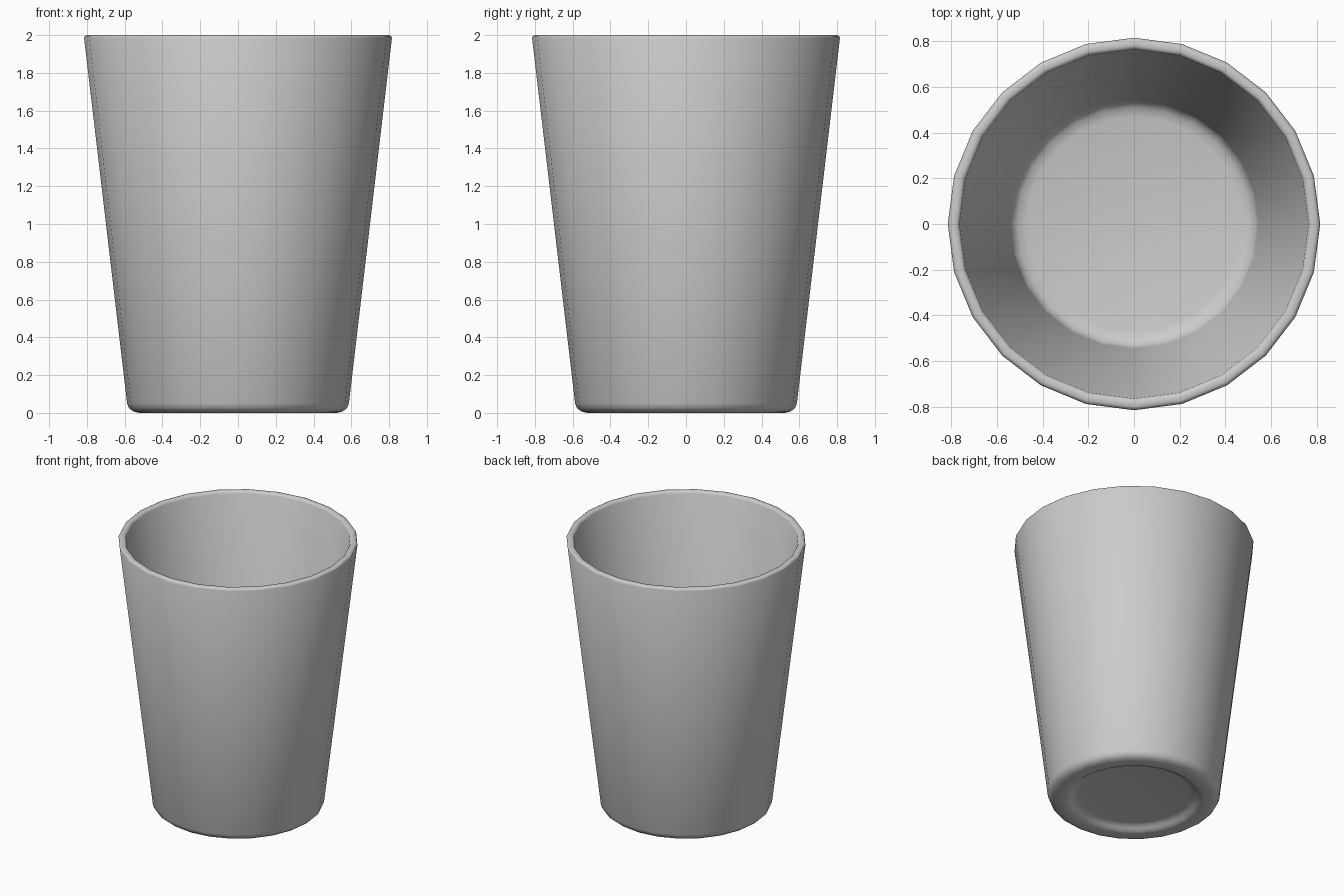
import bpy
import bmesh
import math

if "Cube" in bpy.data.objects:
    bpy.data.objects.remove(bpy.data.objects["Cube"], do_unlink=True)

SIDES = 24

# Plain grey material
grey = bpy.data.materials.new("light grey")
grey.use_nodes = True
colour = (0.6, 0.6, 0.6, 1.0)
grey.diffuse_color = colour
grey.node_tree.nodes["Principled BSDF"].inputs["Base Color"].default_value = colour


def lathe(name, profile, material):
    """Spin a closed (radius, height) profile that starts and ends on the axis."""
    bm = bmesh.new()
    rings = []
    for r, z in profile:
        ring = []
        for i in range(SIDES):
            a = 2 * math.pi * i / SIDES
            ring.append(bm.verts.new((r * math.cos(a), r * math.sin(a), z)))
        rings.append(ring)
    for low, high in zip(rings, rings[1:]):
        for i in range(SIDES):
            j = (i + 1) % SIDES
            bm.faces.new((low[i], low[j], high[j], high[i]))
    # Flat discs close both ends
    bm.faces.new(rings[0][::-1])
    bm.faces.new(rings[-1])
    bmesh.ops.recalc_face_normals(bm, faces=bm.faces)
    mesh = bpy.data.meshes.new(name)
    bm.to_mesh(mesh)
    bm.free()
    mesh.materials.append(material)
    obj = bpy.data.objects.new(name, mesh)
    bpy.context.collection.objects.link(obj)
    return obj


# Profile from the underside recess, over the foot and rim, to the inner floor
underside = [(0.38, 0.04), (0.41, 0.035), (0.43, 0.02), (0.45, 0.005), (0.47, 0)]
foot = [(0.525, 0), (0.555, 0.008), (0.577, 0.025), (0.587, 0.05)]
rim = [(0.815, 1.985), (0.81, 1.995), (0.80, 2.0), (0.78, 2.0), (0.77, 1.995), (0.764, 1.985)]
inside = [(0.545, 0.14), (0.535, 0.11), (0.51, 0.09), (0.47, 0.08)]

cup = lathe("cup", underside + foot + rim + inside, grey)

bpy.context.view_layer.objects.active = cup
cup.select_set(True)
bpy.ops.object.shade_smooth_by_angle(angle=math.radians(50))
